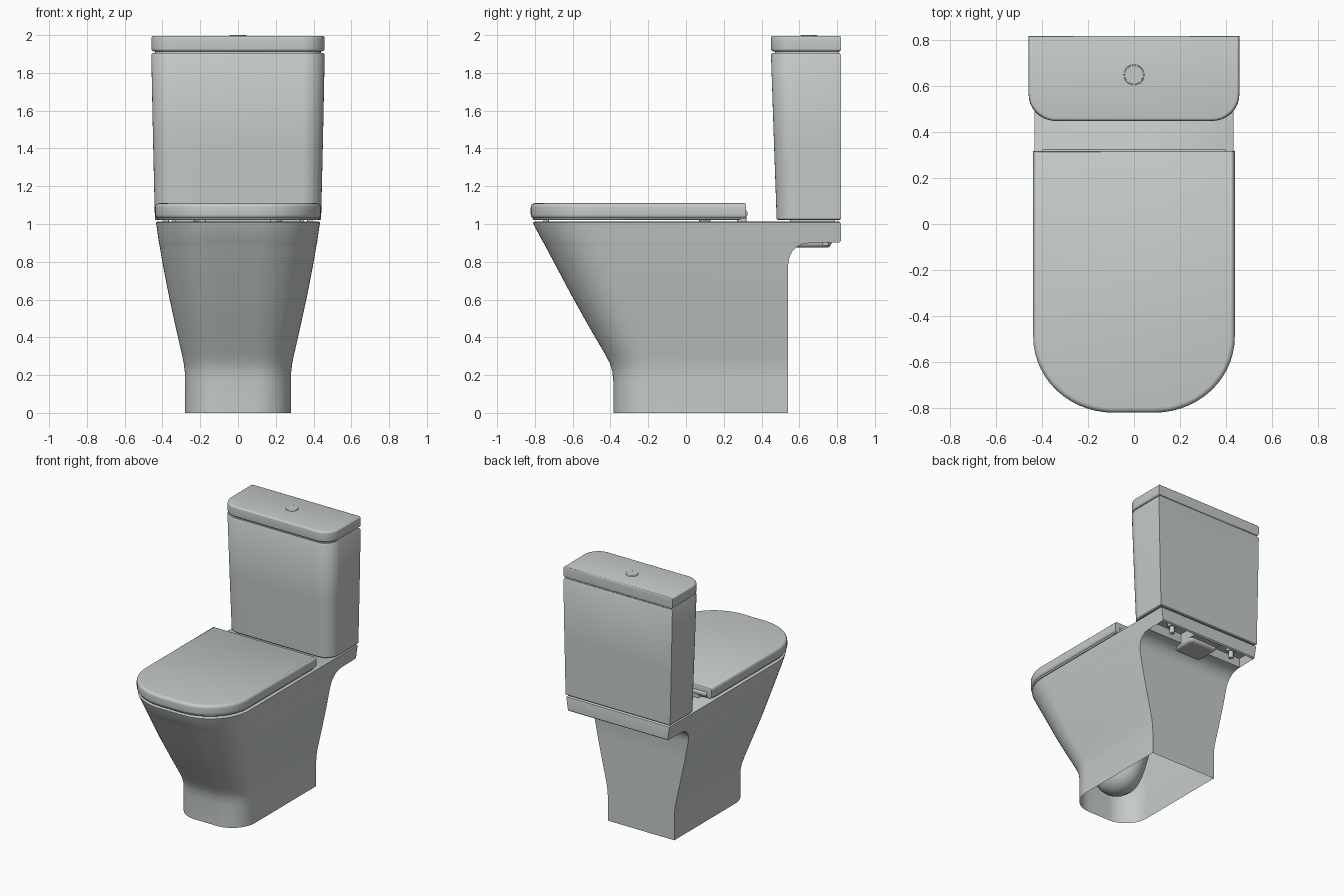
import bpy, bmesh, math
from mathutils import Vector

cube = bpy.data.objects.get("Cube")
if cube:
    bpy.data.objects.remove(cube, do_unlink=True)

ceramic = bpy.data.materials.new("grey ceramic")
ceramic.use_nodes = True
COLOUR = (0.56, 0.6, 0.59, 1)
ceramic.diffuse_color = COLOUR
ceramic.node_tree.nodes["Principled BSDF"].inputs["Base Color"].default_value = COLOUR


def finish(obj, angle=35):
    obj.data.materials.append(ceramic)
    bpy.ops.object.select_all(action='DESELECT')
    obj.select_set(True)
    bpy.context.view_layer.objects.active = obj
    bpy.ops.object.shade_smooth_by_angle(angle=math.radians(angle))
    return obj


def d_ring(hw, front, back, rx, ry, split=0.12, steps=14):
    """D-shaped outline: square at the back, rounded at the front."""
    half = [(split, back), (hw, back)]
    for i in range(steps + 1):
        a = math.pi / 2 * i / steps
        half.append((hw - rx + rx * math.cos(a), front + ry - ry * math.sin(a)))
    return half + [(-x, y) for x, y in reversed(half)]


def loft(name, stations, open_bottom=False):
    """Skin a stack of outlines; each station is (z, hw, front, back, rx, ry)."""
    bm = bmesh.new()
    rings = [[bm.verts.new((x, y, s[0])) for x, y in d_ring(*s[1:])] for s in stations]
    for low, high in zip(rings, rings[1:]):
        for i in range(len(low)):
            j = (i + 1) % len(low)
            bm.faces.new((low[i], low[j], high[j], high[i]))
    bm.faces.new(rings[-1])
    if not open_bottom:
        bm.faces.new(rings[0])
    bmesh.ops.recalc_face_normals(bm, faces=bm.faces)
    mesh = bpy.data.meshes.new(name)
    bm.to_mesh(mesh)
    bm.free()
    obj = bpy.data.objects.new(name, mesh)
    bpy.context.collection.objects.link(obj)
    return obj


def slab(name, z0, z1, hw, front, back, rx, ry, soft, back_soft=0.006):
    """D-shaped plate with rounded upper and lower edges."""
    stations = []
    for base, direction in ((z0, 1), (z1, -1)):
        edge = []
        for i in range(6):
            a = math.pi / 2 * i / 5
            k = 1 - math.sin(a)
            edge.append((base + direction * soft * (1 - math.cos(a)), hw - soft * k,
                         front + soft * k, back - back_soft * k, rx - soft * k, ry - soft * k))
        stations += edge if direction > 0 else edge[::-1]
    return finish(loft(name, stations))


def cylinder(name, radius, depth, location, rotation=(0, 0, 0), bevel=0.004, sides=32):
    bpy.ops.mesh.primitive_cylinder_add(vertices=sides, radius=radius, depth=depth,
                                        location=location, rotation=rotation)
    obj = bpy.context.object
    obj.name = name
    mod = obj.modifiers.new("soft edge", 'BEVEL')
    mod.width, mod.segments = bevel, 2
    return finish(obj)


def block(name, size, location, bevel):
    bpy.ops.mesh.primitive_cube_add(size=1, location=location)
    obj = bpy.context.object
    obj.name = name
    obj.scale = size
    bpy.ops.object.transform_apply(location=False, rotation=False, scale=True)
    mod = obj.modifiers.new("soft edge", 'BEVEL')
    mod.width, mod.segments = bevel, 4
    return finish(obj)


# Pan: hollow pedestal flaring up into the rim and the rear shelf
profile = [  # height, half width, front, back, corner size
    (0, 0.28, -0.385, 0.54, 0.19), (0.17, 0.28, -0.385, 0.54, 0.19),
    (0.22, 0.282, -0.39, 0.54, 0.195), (0.26, 0.287, -0.402, 0.54, 0.2),
    (0.31, 0.297, -0.428, 0.54, 0.21), (0.45, 0.329, -0.51, 0.54, 0.24),
    (0.62, 0.366, -0.605, 0.54, 0.27), (0.78, 0.397, -0.69, 0.54, 0.3),
    (0.82, 0.404, -0.711, 0.546, 0.305), (0.855, 0.41, -0.73, 0.563, 0.31),
    (0.88, 0.414, -0.743, 0.589, 0.315), (0.895, 0.417, -0.751, 0.62, 0.316),
    (0.9, 0.418, -0.754, 0.66, 0.317), (0.902, 0.4185, -0.755, 0.81, 0.317),
    (0.91, 0.42, -0.76, 0.82, 0.32), (1.0, 0.433, -0.808, 0.82, 0.33),
    (1.008, 0.434, -0.81, 0.818, 0.33), (1.012, 0.428, -0.803, 0.812, 0.325)]
pan = loft("pan", [p + (p[4],) for p in profile], open_bottom=True)

# Two pockets pressed into the underside of the shelf
bm = bmesh.new()
bm.from_mesh(pan.data)
under = []
for f in bm.faces:
    c = f.calc_center_median()
    if f.normal.z < -0.9 and 0.66 < c.y < 0.8 and 0.15 < abs(c.x) < 0.35:
        under.append(f)
bmesh.ops.inset_individual(bm, faces=under, thickness=0.02, depth=0)
bmesh.ops.translate(bm, vec=Vector((0, 0, 0.06)), verts=list({v for f in under for v in f.verts}))
bm.to_mesh(pan.data)
bm.free()
finish(pan)

# Shelf underside fittings
block("outlet_boss", (0.24, 0.2, 0.07), (0, 0.67, 0.91), 0.025)
for side, x in (("left", 0.27), ("right", -0.27)):
    cylinder(side + "_tank_bolt", 0.018, 0.09, (x, 0.74, 0.93), sides=16)
    cylinder(side + "_tank_nut", 0.035, 0.025, (x, 0.74, 0.95), sides=6)

# Trapway inside the pedestal
curve = bpy.data.curves.new("trapway", 'CURVE')
curve.dimensions = '3D'
curve.bevel_depth, curve.bevel_resolution = 0.12, 6
curve.use_fill_caps = True
path = [(0, -0.28, 0.62), (0, -0.17, 0.2), (0, 0.08, 0.45), (0, 0.38, 0.4)]
spline = curve.splines.new('BEZIER')
spline.bezier_points.add(len(path) - 1)
for point, co in zip(spline.bezier_points, path):
    point.co = co
    point.handle_left_type = point.handle_right_type = 'AUTO'
trapway = bpy.data.objects.new("trapway", curve)
bpy.context.collection.objects.link(trapway)
curve.materials.append(ceramic)

# Seat and closed lid with hinge and bumpers
slab("seat", 1.022, 1.046, 0.428, -0.812, 0.29, 0.34, 0.32, 0.008)
slab("seat_lid", 1.028, 1.11, 0.439, -0.822, 0.318, 0.35, 0.33, 0.022)
cylinder("hinge_rod", 0.024, 0.8, (0, 0.302, 1.055), (0, math.pi / 2, 0))
for side, x in (("left", 1), ("right", -1)):
    block(side + "_hinge_foot", (0.1, 0.05, 0.05), (x * 0.28, 0.295, 1.03), 0.008)
    block(side + "_front_bumper", (0.06, 0.03, 0.02), (x * 0.2, -0.74, 1.017), 0.004)
    block(side + "_rear_bumper", (0.03, 0.06, 0.02), (x * 0.38, 0.1, 1.017), 0.004)

# Tank, widening upward, seated on a recessed gasket
block("tank_gasket", (0.7, 0.24, 0.02), (0, 0.67, 1.015), 0.004)
finish(loft("tank", [
    (1.02, 0.434, 0.486, 0.814, 0.1, 0.1), (1.026, 0.44, 0.48, 0.82, 0.105, 0.105),
    (1.45, 0.45, 0.465, 0.82, 0.11, 0.11), (1.895, 0.459, 0.45, 0.82, 0.115, 0.115),
    (1.905, 0.453, 0.456, 0.814, 0.11, 0.11)]))
finish(loft("tank_neck", [(1.9, 0.44, 0.47, 0.81, 0.1, 0.1), (1.92, 0.44, 0.47, 0.81, 0.1, 0.1)]))
slab("tank_lid", 1.914, 1.996, 0.459, 0.449, 0.82, 0.12, 0.12, 0.014)

# Flush button
cylinder("button_ring", 0.045, 0.012, (0, 0.65, 1.993), bevel=0.002)
cylinder("flush_button", 0.041, 0.012, (0, 0.65, 1.994), bevel=0.002)
